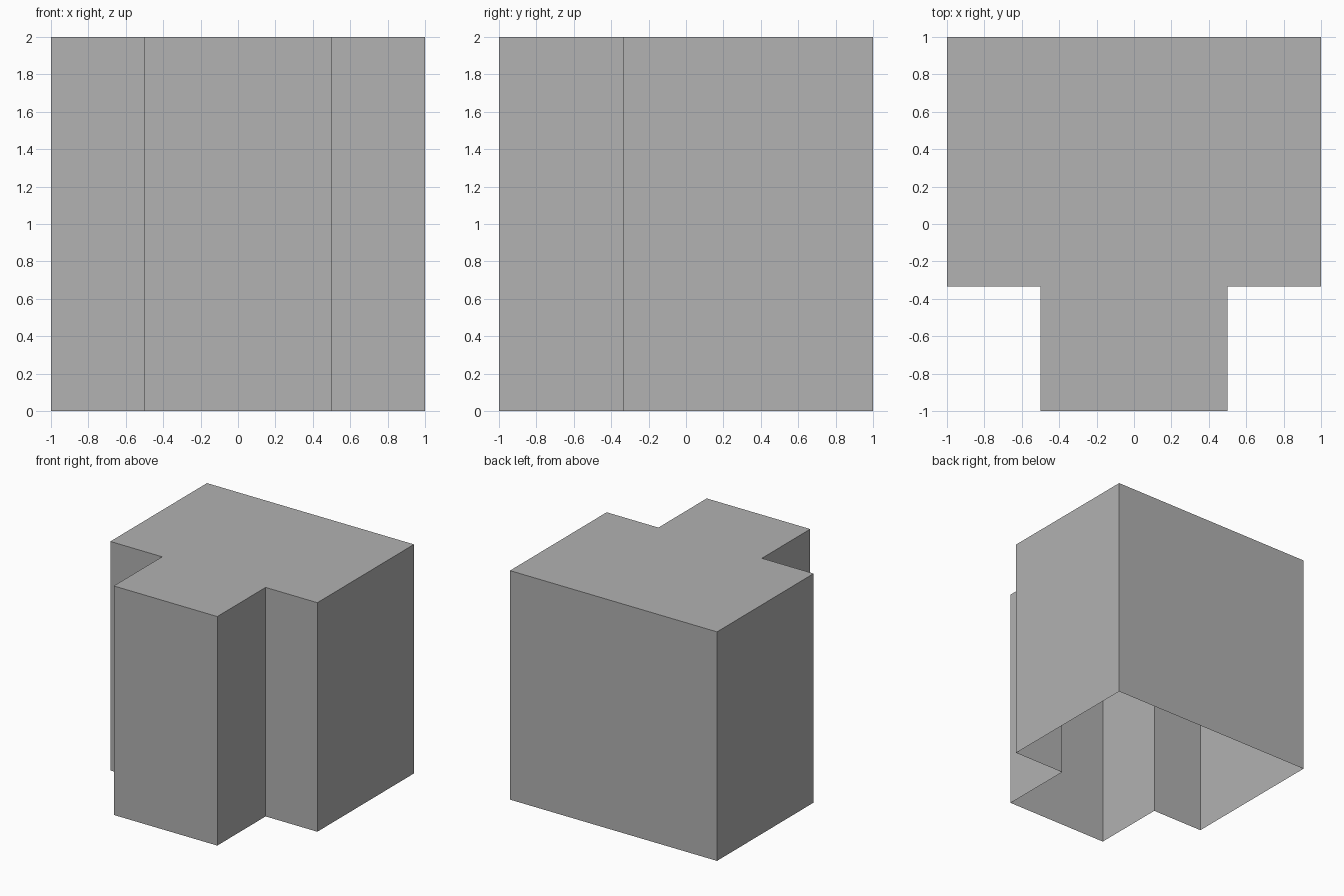
import bpy
import bmesh

# Remove the default cube
cube = bpy.data.objects.get("Cube")
if cube:
    bpy.data.objects.remove(cube, do_unlink=True)

HEIGHT = 2.0
STEP_Y = -1 / 3   # where the wide body meets the narrow front block

# Plain grey for the whole shell
grey = bpy.data.materials.new("plain_grey")
grey.use_nodes = True
colour = (0.445, 0.445, 0.445, 1)
grey.diffuse_color = colour
grey.node_tree.nodes["Principled BSDF"].inputs["Base Color"].default_value = colour

# Left half of the T-shaped footprint, front to back, mirrored for the right
half = [(0.5, -1), (0.5, STEP_Y), (1, STEP_Y), (1, 1)]
outline = half + [(-x, y) for x, y in reversed(half)]

# Roof face at the top, walls pulled down from it; the underside stays open
bm = bmesh.new()
roof = bm.faces.new([bm.verts.new((x, y, HEIGHT)) for x, y in outline])
walls = bmesh.ops.extrude_edge_only(bm, edges=list(roof.edges))
lower = [v for v in walls["geom"] if isinstance(v, bmesh.types.BMVert)]
bmesh.ops.translate(bm, verts=lower, vec=(0, 0, -HEIGHT))
bmesh.ops.recalc_face_normals(bm, faces=bm.faces)
roof.normal_update()
if roof.normal.z < 0:
    bmesh.ops.reverse_faces(bm, faces=bm.faces)

mesh = bpy.data.meshes.new("t_shaped_shell")
bm.to_mesh(mesh)
bm.free()
mesh.materials.append(grey)
shell = bpy.data.objects.new("t_shaped_shell", mesh)
bpy.context.scene.collection.objects.link(shell)
